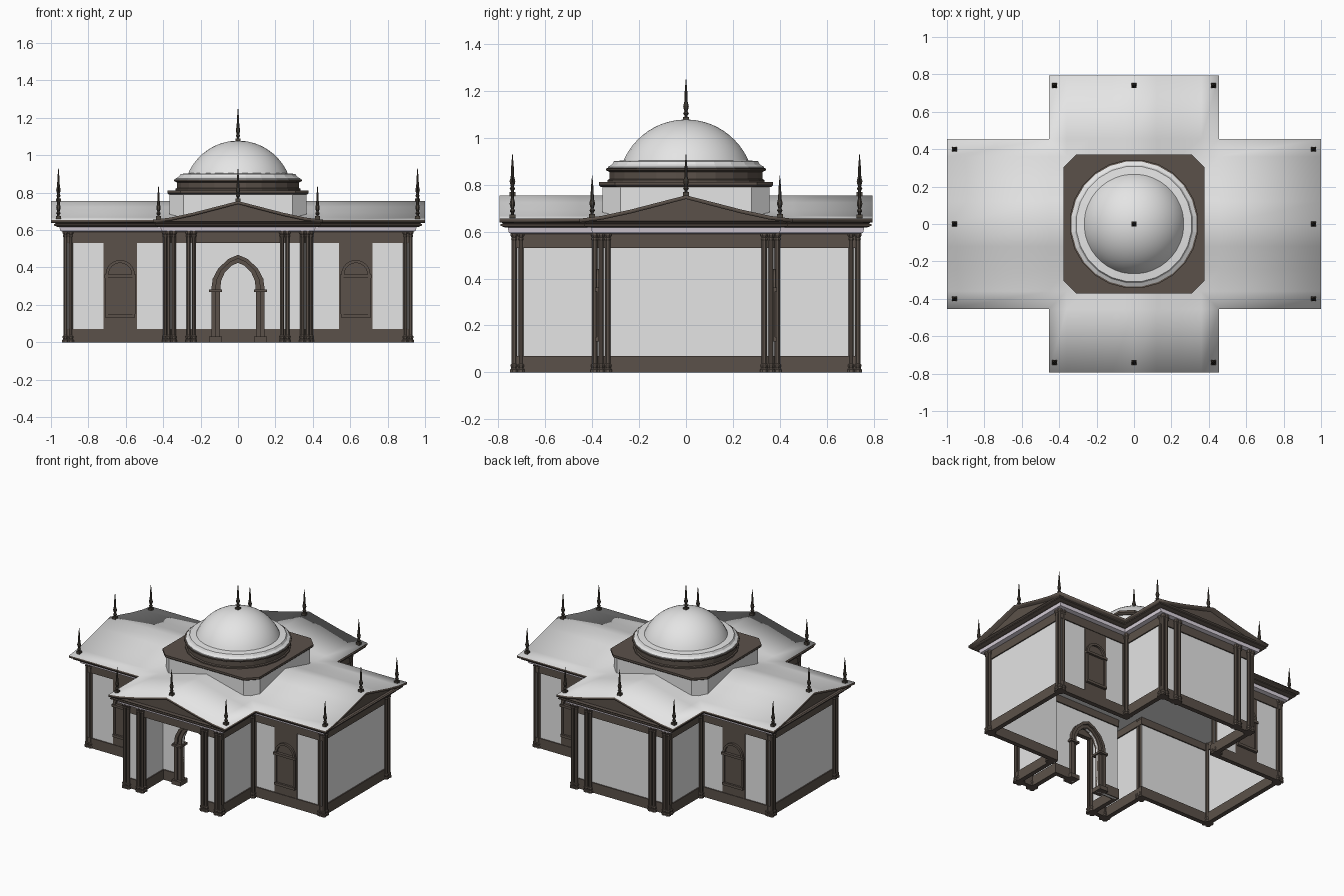
import bpy, bmesh, math

if "Cube" in bpy.data.objects:
    bpy.data.objects.remove(bpy.data.objects["Cube"])

def material(name, col):
    m = bpy.data.materials.new(name)
    m.diffuse_color = (*col, 1)
    m.use_nodes = True
    m.node_tree.nodes["Principled BSDF"].inputs["Base Color"].default_value = m.diffuse_color
    return m

WHITE = material("pale_plaster", (0.78, 0.78, 0.78))
BROWN = material("dark_brown_stone", (0.105, 0.083, 0.068))
LILAC = material("pale_lilac_trim", (0.72, 0.66, 0.74))
DARK = material("dark_metal", (0.07, 0.058, 0.046))

def finish(bm, name, mats, smooth=False, fix=True):
    bmesh.ops.remove_doubles(bm, verts=bm.verts, dist=1e-5)
    if fix:
        bmesh.ops.recalc_face_normals(bm, faces=bm.faces)
    me = bpy.data.meshes.new(name)
    bm.to_mesh(me)
    bm.free()
    ob = bpy.data.objects.new(name, me)
    bpy.context.collection.objects.link(ob)
    for m in mats:
        me.materials.append(m)
    if smooth:
        bpy.ops.object.select_all(action='DESELECT')
        ob.select_set(True)
        bpy.context.view_layer.objects.active = ob
        bpy.ops.object.shade_smooth_by_angle(angle=math.radians(35))
    return ob

def loft(bm, rings, mats=None):
    """Skin equal-length rings of points and cap both ends."""
    vs = [[bm.verts.new(p) for p in r] for r in rings]
    n = len(vs[0])
    for k in range(len(vs) - 1):
        for i in range(n):
            j = (i + 1) % n
            f = bm.faces.new((vs[k][i], vs[k][j], vs[k + 1][j], vs[k + 1][i]))
            f.material_index = mats[k] if mats else 0
    return bm.faces.new(vs[0][::-1]), bm.faces.new(vs[-1])

def box(bm, x0, x1, y0, y1, z0, z1):
    loft(bm, [[(x0, y0, z), (x1, y0, z), (x1, y1, z), (x0, y1, z)] for z in (z0, z1)])

def lathe(bm, pts, cx=0, cy=0, cz=0, n=8):
    loft(bm, [[(cx + r * math.cos((i + .5) * math.tau / n), cy + r * math.sin((i + .5) * math.tau / n), cz + z)
               for i in range(n)] for r, z in pts])

def prism(bm, pts, y0, y1, swap=False):
    """Extrude an (across, z) outline along y, or along x when swapped."""
    loft(bm, [[(d, a, z) if swap else (a, d, z) for a, z in pts] for d in (y0, y1)])

S = (-1, 1)
AX, AY, BX, BY = .905, .355, .365, .71      # wall planes of the two crossing arms
PX, PY = .25, -.48                          # porch recess

# walls: pale panels with a brown plinth and frieze
panels, trim = bmesh.new(), bmesh.new()
def wall(x0, y0, x1, y1, panel=True):
    x0, x1, y0, y1 = min(x0, x1), max(x0, x1), min(y0, y1), max(y0, y1)
    def slab(bm, t, z0, z1):
        box(bm, x0 - t, x1 + t, y0 - t, y1 + t, z0, z1)
    if panel:
        slab(panels, .008, .06, .54)
        slab(trim, .016, 0, .07)
    slab(trim, .016, .53, .595)
for s in S:
    wall(s * AX, -AY, s * AX, AY)
    wall(s * PX, -BY, s * PX, PY)
    wall(s * PX, -BY, s * BX, -BY)
    for t in S:
        wall(s * BX, t * AY, s * AX, t * AY)
        wall(s * BX, t * AY, s * BX, t * BY)
wall(-BX, BY, BX, BY)
wall(-PX, -BY, PX, -BY, panel=False)
wall(-PX, PY, PX, PY, panel=False)
for s in S:
    box(trim, min(s * .1, s * PX), max(s * .1, s * PX), PY - .016, PY + .016, 0, .07)
finish(trim, "plinth_and_frieze", [BROWN])

# arched porch wall
INNER = [(.095, 0), (.095, .28), (.09, .33), (.07, .375), (.035, .41), (0, .425)]
MID = [(.12, 0), (.12, .28), (.113, .335), (.088, .386), (.043, .428), (0, .447)]
OUTER = [(.143, 0), (.143, .28), (.135, .34), (.105, .396), (.05, .446), (0, .468)]
def both(half):
    return half + [(-a, z) for a, z in half[-2::-1]]
prism(panels, [(PX, 0)] + both(INNER) + [(-PX, 0), (-PX, .54), (PX, .54)], PY - .008, PY + .008)
finish(panels, "wall_panels", [WHITE])

# arch mouldings and their capitals and bases
bm = bmesh.new()
for a, b, d in ((INNER, MID, .018), (MID, OUTER, .03)):
    a, b = both(a), both(b)
    loft(bm, [[(p[0], PY - d, p[1]), (q[0], PY - d, q[1]), (q[0], PY + d, q[1]), (p[0], PY + d, p[1])]
              for p, q in zip(a, b)])
for s in S:
    for z0, z1, w in ((0, .03, .034), (.268, .282, .034)):
        box(bm, s * .12 - w, s * .12 + w, PY - .04, PY + .04, z0, z1)
finish(bm, "porch_arch", [BROWN])

# clustered columns
bm = bmesh.new()
SHAFT = [(.019, 0), (.019, .012), (.014, .018), (.017, .026), (.017, .032), (.012, .038),
         (.012, .56), (.015, .568), (.013, .575), (.018, .585), (.018, .597)]
spots = [(s * a, t * b) for s in S for t in S
         for a, b in ((.908, .348), (.375, .375), (.358, .718), (.25, .718))]
for x, y in spots:
    for i in range(4):
        a = math.pi / 4 + i * math.pi / 2
        lathe(bm, SHAFT, x + .02 * math.cos(a), y + .02 * math.sin(a))
finish(bm, "clustered_columns", [BROWN])

# four arched windows on dark panels
bm = bmesh.new()
for s in S:
    for t in S:
        c = s * .63
        def plate(w, z0, z1, d):
            y = sorted((t * AY, t * (AY + d)))
            box(bm, c - w, c + w, y[0], y[1], z0, z1)
        plate(.089, .06, .54, .012)
        plate(.085, .345, .362, .032)
        plate(.08, .132, .15, .03)
        plate(.066, .15, .345, .016)
        for k in S:
            x = c + k * .073
            y = sorted((t * AY, t * (AY + .024)))
            box(bm, x - .008, x + .008, y[0], y[1], .15, .345)
        arc = [(math.cos(i * math.pi / 12), math.sin(i * math.pi / 12)) for i in range(13)]
        loft(bm, [[(c + r * u, t * (AY + d), .362 + r * v) for r, d in ((.062, 0), (.078, 0), (.078, .026), (.062, .026))]
                  for u, v in arc])
finish(bm, "arched_windows", [BROWN])

# cornice following the cross plan, with the ceiling as its underside
def cross(o, z):
    ax, ay, bx, by = AX + o, AY + o, BX + o, BY + o
    q = [(ax, -ay), (ax, ay), (bx, ay), (bx, by), (-bx, by), (-bx, ay),
         (-ax, ay), (-ax, -ay), (-bx, -ay), (-bx, -by), (bx, -by), (bx, -ay)]
    return [(x, y, z) for x, y in q]
bm = bmesh.new()
loft(bm, [cross(o, z) for o, z in ((.02, .59), (.045, .595), (.05, .617))])
finish(bm, "lower_cornice", [LILAC])
bm = bmesh.new()
loft(bm, [cross(o, z) for o, z in ((.06, .617), (.08, .625), (.08, .632), (.07, .634), (.085, .645))])
finish(bm, "upper_cornice", [BROWN])
bm = bmesh.new()
loft(bm, [cross(o, z) for o, z in ((-.005, .58), (-.005, .592))])
finish(bm, "ceiling", [WHITE])

# crossing gable roofs as one sheet with valleys on the diagonals
PROFILE = [(0, .755), (.12, .724), (.24, .693), (.36, .667), (.455, .655)]
H = dict(PROFILE)
half = [a for a, z in PROFILE]
def coords(end):
    p = half + [end]
    return [-a for a in p[:0:-1]] + p
bm = bmesh.new()
xs, ys = coords(1.0), coords(.795)
grid = {}
def vert(i, j):
    if (i, j) not in grid:
        x, y = xs[i], ys[j]
        grid[i, j] = bm.verts.new((x, y, H[min(abs(x), abs(y))]))
    return grid[i, j]
last = len(xs) - 2
for i in range(last + 1):
    for j in range(last + 1):
        if i in (0, last) and j in (0, last):
            continue
        q = [vert(i, j), vert(i + 1, j), vert(i + 1, j + 1), vert(i, j + 1)]
        if i == j:
            bm.faces.new((q[0], q[1], q[2]))
            bm.faces.new((q[0], q[2], q[3]))
        elif i + j == last:
            bm.faces.new((q[0], q[1], q[3]))
            bm.faces.new((q[1], q[2], q[3]))
        else:
            bm.faces.new(q)
roof = finish(bm, "cross_roof", [WHITE, BROWN], smooth=True, fix=False)
mod = roof.modifiers.new("thickness", 'SOLIDIFY')
mod.thickness = .016
mod.material_offset = 1
mod.material_offset_rim = 1

# pediments
bm = bmesh.new()
gable = [(-.43, .64), (.43, .64)] + [(a, H[a] - .01) for a in half[3::-1]] + [(-a, H[a] - .01) for a in half[1:4]]
for s in S:
    prism(bm, gable, s * .5, s * .97, swap=True)
    prism(bm, gable, s * .5, s * .765)
finish(bm, "pediments", [BROWN])

# octagonal drum and its slab
def octagon(hx, hy, c, z):
    q = [(hx, -hy + c), (hx, hy - c), (hx - c, hy), (-hx + c, hy),
         (-hx, hy - c), (-hx, -hy + c), (-hx + c, -hy), (hx - c, -hy)]
    return [(x, y, z) for x, y in q]
bm = bmesh.new()
loft(bm, [octagon(.367, .355, .075, z) for z in (.645, .795)])
finish(bm, "octagonal_drum", [WHITE])
bm = bmesh.new()
loft(bm, [octagon(.37, .362, .07, .79), octagon(.378, .372, .07, .798), octagon(.378, .372, .07, .812)])
finish(bm, "drum_slab", [BROWN])

# round drum, pale ring and dome
bm = bmesh.new()
lathe(bm, [(.338, .81), (.338, .82), (.33, .824), (.33, .855), (.345, .862), (.345, .87), (.3, .872)], n=24)
finish(bm, "round_drum", [BROWN])
bm = bmesh.new()
lathe(bm, [(.336, .868), (.336, .876), (.318, .886), (.31, .9), (.255, .905)], n=24)
finish(bm, "dome_ring", [WHITE])
bm = bmesh.new()
R, top = .2915, 1.078
lathe(bm, [(max(R * math.sin(a), .0005), top - R + R * math.cos(a))
           for a in (math.radians(68) * (1 - k / 12) for k in range(13))], n=40)
finish(bm, "dome", [WHITE], smooth=True)

# spires on the dome, ridges and roof corners
bm = bmesh.new()
SPIRE = [(.007, 0), (.007, .022), (.013, .03), (.007, .04), (.012, .055), (.013, .062),
         (.008, .08), (.006, .125), (.0008, .18)]
spots = [(0, 0, 1.073)]
for s in S:
    spots += [(s * .96, 0, .753), (0, s * .74, .753)]
    for t in S:
        spots += [(s * .96, t * .4, .66), (s * .425, t * .74, .658)]
for x, y, z in spots:
    box(bm, x - .013, x + .013, y - .013, y + .013, z - .01, z + .016)
    lathe(bm, SPIRE, x, y, z)
finish(bm, "spires", [DARK])
